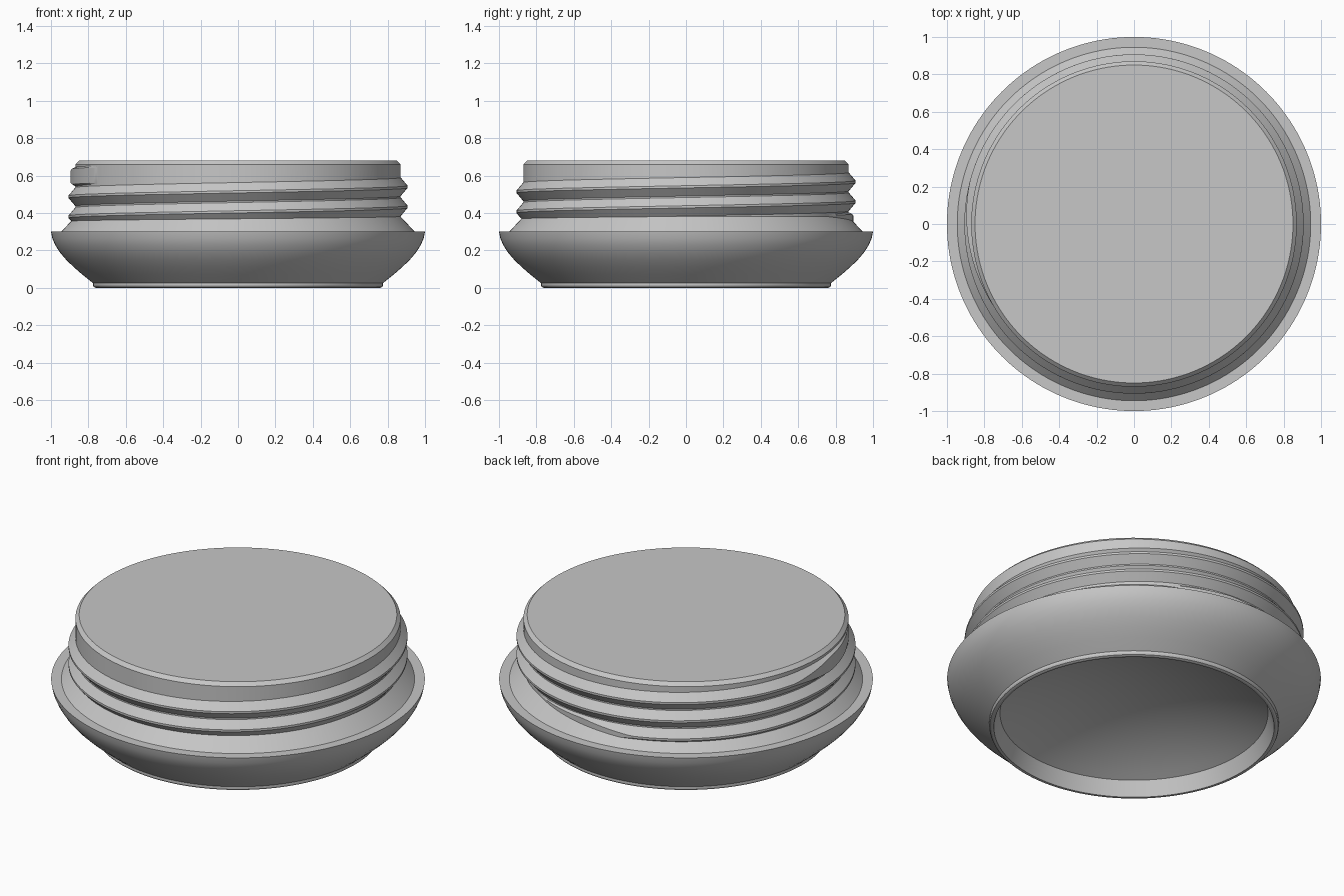
import bpy
from math import cos, sin, pi, radians

if "Cube" in bpy.data.objects:
    bpy.data.objects.remove(bpy.data.objects["Cube"], do_unlink=True)

grey = bpy.data.materials.new("plain grey")
grey.use_nodes = True
grey.diffuse_color = (0.57, 0.57, 0.57, 1)
grey.node_tree.nodes["Principled BSDF"].inputs["Base Color"].default_value = (0.57, 0.57, 0.57, 1)


def add_object(name, verts, faces):
    mesh = bpy.data.meshes.new(name)
    mesh.from_pydata(verts, [], faces)
    mesh.materials.append(grey)
    obj = bpy.data.objects.new(name, mesh)
    bpy.context.collection.objects.link(obj)
    bpy.ops.object.select_all(action="DESELECT")
    obj.select_set(True)
    bpy.context.view_layer.objects.active = obj
    bpy.ops.object.mode_set(mode="EDIT")
    bpy.ops.mesh.select_all(action="SELECT")
    bpy.ops.mesh.normals_make_consistent(inside=False)
    bpy.ops.object.mode_set(mode="OBJECT")
    return obj


def lathe(name, profile, steps=160):
    """Spin (radius, height) points round z; both ends close on the axis."""
    ring = profile[1:-1]
    n = len(ring)
    verts = [(r * cos(2 * pi * i / steps), r * sin(2 * pi * i / steps), z)
             for i in range(steps) for r, z in ring]
    top, bottom = len(verts), len(verts) + 1
    verts += [(0, 0, profile[0][1]), (0, 0, profile[-1][1])]
    faces = []
    for i in range(steps):
        a, b = i * n, (i + 1) % steps * n
        faces += [(a + j, a + j + 1, b + j + 1, b + j) for j in range(n - 1)]
        faces += [(top, a, b), (bottom, b + n - 1, a + n - 1)]
    return add_object(name, verts, faces)


# Screw thread: tapered ridge climbing round the neck, flattening at its ends
start, end = -4 * pi + 0.9, pi + 0.7
pitch, count = 0.107, 420
verts, faces = [], []
for i in range(count + 1):
    t = start + (end - start) * i / count
    z = 0.54 + pitch * t / (2 * pi)
    fade = min(1, (t - start) / 0.95, (end - t) / 0.95)
    crest = 0.862 + 0.045 * fade
    flat = 0.006 + min(0.036, 0.1 * (1 - fade))
    for r, dz in ((0.84, -0.053), (0.867, -0.053), (crest, -flat),
                  (crest, flat), (0.867, 0.053), (0.84, 0.053)):
        verts.append((r * cos(t), r * sin(t), z + dz))
for i in range(count):
    a, b = i * 6, i * 6 + 6
    faces += [(a + j, a + (j + 1) % 6, b + (j + 1) % 6, b + j) for j in range(6)]
faces += [tuple(range(6)), tuple(range(count * 6, count * 6 + 6))]
thread = add_object("screw_thread", verts, faces)

# Cap body: plug neck, flared shoulder, rounded skirt and foot rim
neck = [(0, 0.68), (0.85, 0.68), (0.87, 0.66), (0.87, 0.38), (0.945, 0.3)]
skirt = [(1, 0.3), (0.993, 0.265), (0.977, 0.228), (0.953, 0.19), (0.92, 0.151),
         (0.88, 0.112), (0.835, 0.073), (0.775, 0.025)]
foot = [(0.775, 0.012), (0.771, 0.004), (0.762, 0), (0.75, 0), (0.717, 0.086)]

# Shallow spherical hollow underneath
depth, mouth, floor = 0.17, 0.717, 0.086
radius = (mouth ** 2 + depth ** 2) / (2 * depth)
hollow = []
for k in range(1, 17):
    r = mouth * (1 - k / 16)
    hollow.append((r, floor + depth - radius + (radius ** 2 - r ** 2) ** 0.5))
body = lathe("threaded_cap", neck + skirt + foot + hollow)

# Fuse the thread into the neck
union = body.modifiers.new("fuse_thread", "BOOLEAN")
union.operation = "UNION"
union.solver = "EXACT"
union.object = thread
bpy.ops.object.modifier_apply(modifier=union.name)
bpy.data.objects.remove(thread, do_unlink=True)
bpy.ops.object.shade_smooth_by_angle(angle=radians(20))
